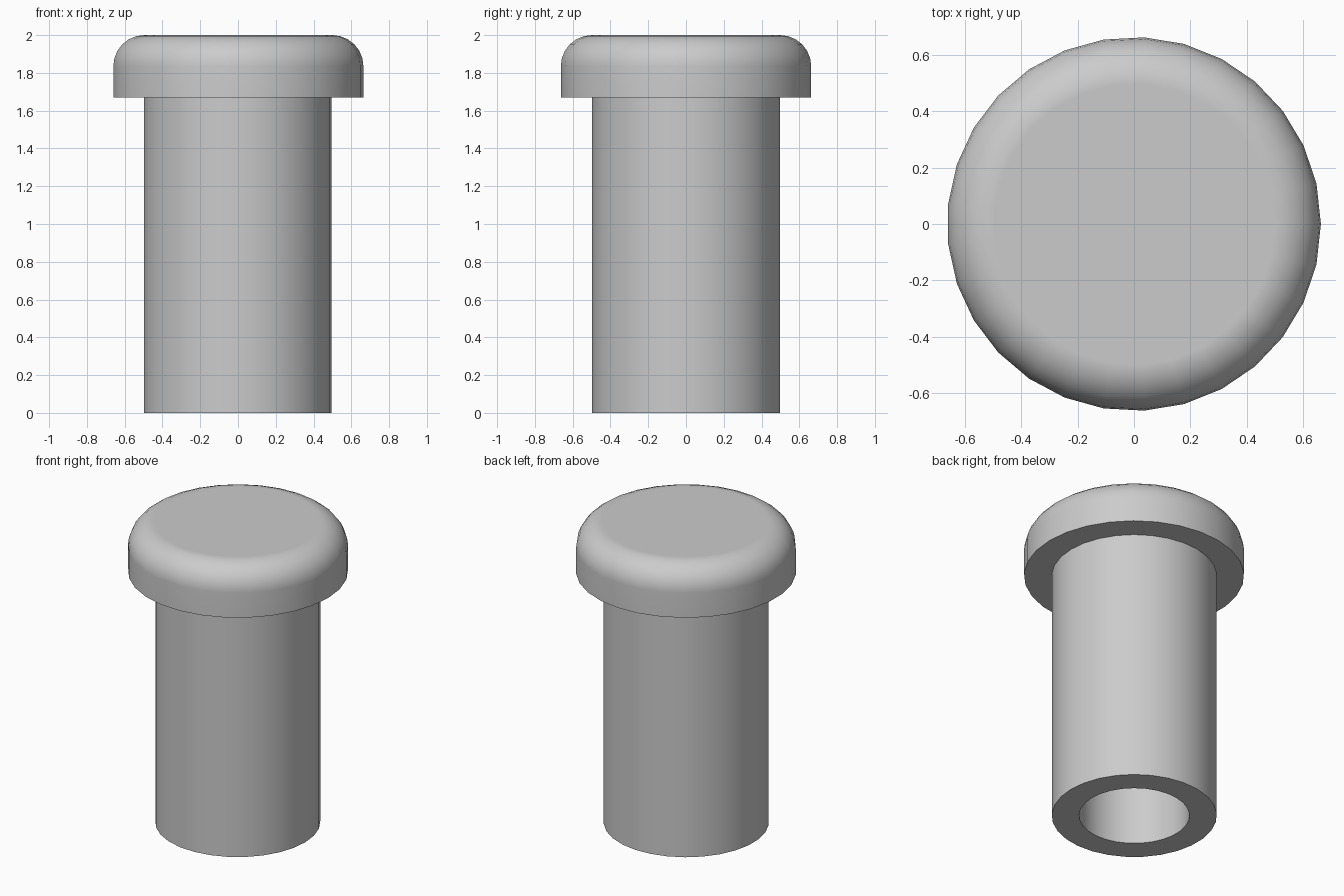
import bpy
import bmesh
from math import sin, cos, pi, radians
from mathutils import Matrix

SIDES = 29

cube = bpy.data.objects.get("Cube")
if cube:
    bpy.data.objects.remove(cube, do_unlink=True)

grey = bpy.data.materials.new("plain grey")
grey.use_nodes = True
colour = (0.6, 0.6, 0.6, 1)
grey.diffuse_color = colour
grey.node_tree.nodes["Principled BSDF"].inputs["Base Color"].default_value = colour


def lathe(name, profile):
    """Turn an (r, z) profile around z, smooth with sharp corners kept."""
    bm = bmesh.new()
    verts = [bm.verts.new((r, 0, z)) for r, z in profile]
    edges = [bm.edges.new(pair) for pair in zip(verts, verts[1:])]
    bmesh.ops.spin(bm, geom=verts + edges, cent=(0, 0, 0), axis=(0, 0, 1),
                   angle=2 * pi, steps=SIDES, use_merge=True)
    bmesh.ops.remove_doubles(bm, verts=bm.verts, dist=1e-4)
    # Close flat ends left open by the profile
    if name == "head":
        bmesh.ops.holes_fill(bm, edges=[e for e in bm.edges if e.is_boundary], sides=0)
    bmesh.ops.recalc_face_normals(bm, faces=bm.faces)
    mesh = bpy.data.meshes.new(name)
    bm.to_mesh(mesh)
    bm.free()
    mesh.materials.append(grey)
    obj = bpy.data.objects.new(name, mesh)
    bpy.context.collection.objects.link(obj)
    bpy.ops.object.select_all(action='DESELECT')
    obj.select_set(True)
    bpy.context.view_layer.objects.active = obj
    bpy.ops.object.shade_smooth_by_angle(angle=radians(35))
    return obj


# Hollow shaft: inner wall, bottom rim, outer wall
shaft = lathe("shaft", [(0.333, 1.67), (0.333, 0), (0.498, 0), (0.498, 1.67)])
shaft.data.transform(Matrix.Translation((-0.002, 0, 0)))

# Head: flat underside, straight side, rounded shoulder, flat top
HEAD, ROUND, STEPS = 0.664, 0.165, 6
arc = [(HEAD - ROUND + ROUND * cos(a), 2 - ROUND + ROUND * sin(a))
       for a in (i * pi / 2 / STEPS for i in range(STEPS + 1))]
head = lathe("head", [(HEAD, 1.67)] + arc)

# Weighted normals keep the flat top and side flat beside the shoulder
head.modifiers.new("flat faces", 'WEIGHTED_NORMAL').keep_sharp = True
